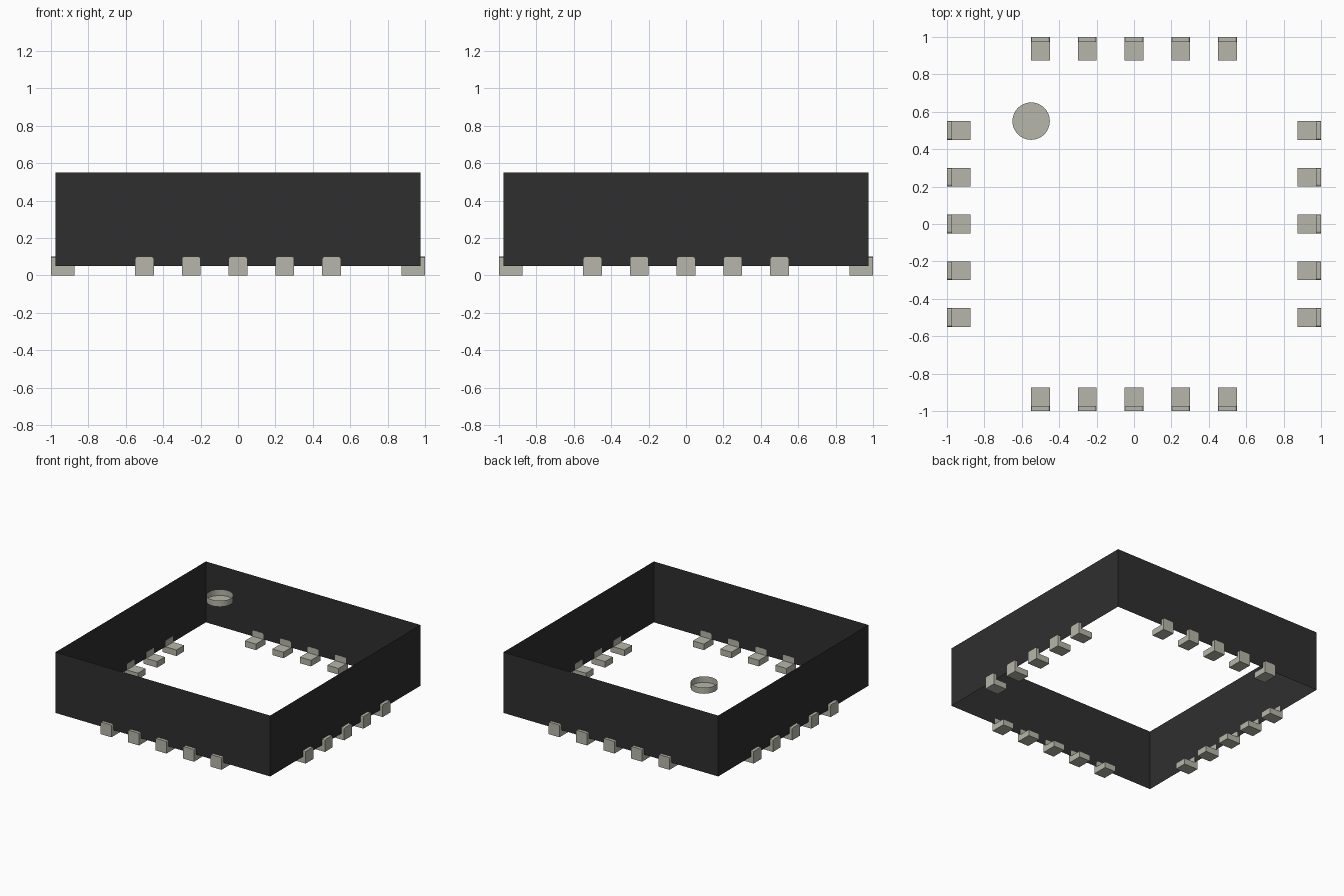
import bpy, bmesh, math
from mathutils import Vector, Matrix

cube = bpy.data.objects.get("Cube")
if cube:
    bpy.data.objects.remove(cube, do_unlink=True)


def material(name, rgb):
    m = bpy.data.materials.new(name)
    m.use_nodes = True
    m.diffuse_color = (*rgb, 1)
    m.node_tree.nodes["Principled BSDF"].inputs["Base Color"].default_value = (*rgb, 1)
    return m


def to_mesh(bm, name, mat):
    bmesh.ops.recalc_face_normals(bm, faces=bm.faces)
    me = bpy.data.meshes.new(name)
    bm.to_mesh(me)
    bm.free()
    me.materials.append(mat)
    return me


def add(name, mesh):
    ob = bpy.data.objects.new(name, mesh)
    bpy.context.collection.objects.link(ob)
    return ob


black = material("black plastic", (0.028, 0.028, 0.028))
metal = material("dull metal", (0.47, 0.47, 0.40))

WALL, BOTTOM, TOP = 0.975, 0.05, 0.55

# Body: four thin walls, open above and below
bm = bmesh.new()
bmesh.ops.create_cube(bm, size=1)
caps = [f for f in bm.faces if abs(f.normal.z) > 0.5]
bmesh.ops.delete(bm, geom=caps, context='FACES_ONLY')
bmesh.ops.scale(bm, vec=(2 * WALL, 2 * WALL, TOP - BOTTOM), verts=bm.verts)
bmesh.ops.translate(bm, vec=(0, 0, (TOP + BOTTOM) / 2), verts=bm.verts)
add("body_walls", to_mesh(bm, "body_walls", black))

# Marker: shallow round cup, open at the top
bm = bmesh.new()
bmesh.ops.create_cone(bm, cap_ends=True, segments=32, radius1=0.1, radius2=0.1, depth=0.05)
bmesh.ops.delete(bm, geom=[f for f in bm.faces if f.normal.z > 0.5], context='FACES_ONLY')
marker = add("corner_marker", to_mesh(bm, "corner_marker", metal))
marker.location = (-0.55, 0.55, TOP - 0.025)

# Pin: L-shaped profile extruded across its width, upper corners softened
profile = [(-1, 0), (-0.875, 0), (-0.875, 0.05), (-0.974, 0.05), (-0.974, 0.1), (-1, 0.1)]
bm = bmesh.new()
face = bm.faces.new([bm.verts.new((-0.05, y, z)) for y, z in profile])
ext = bmesh.ops.extrude_face_region(bm, geom=[face])
bmesh.ops.translate(bm, vec=(0.1, 0, 0),
                    verts=[g for g in ext["geom"] if isinstance(g, bmesh.types.BMVert)])
corners = [e for e in bm.edges
           if all(v.co.z > 0.09 for v in e.verts)
           and abs(e.verts[0].co.x - e.verts[1].co.x) < 1e-4]
bmesh.ops.bevel(bm, geom=corners, offset=0.01, segments=2, profile=0.5, affect='EDGES')
pin_mesh = to_mesh(bm, "pin", metal)

# Five pins on every side
for k, side in enumerate(("front", "left", "back", "right")):
    turn = Matrix.Rotation(k * math.pi / 2, 4, 'Z')
    for i in range(5):
        pin = add(f"{side}_pin_{i + 1}", pin_mesh)
        pin.matrix_world = turn @ Matrix.Translation(Vector(((i - 2) * 0.25, 0, 0)))
